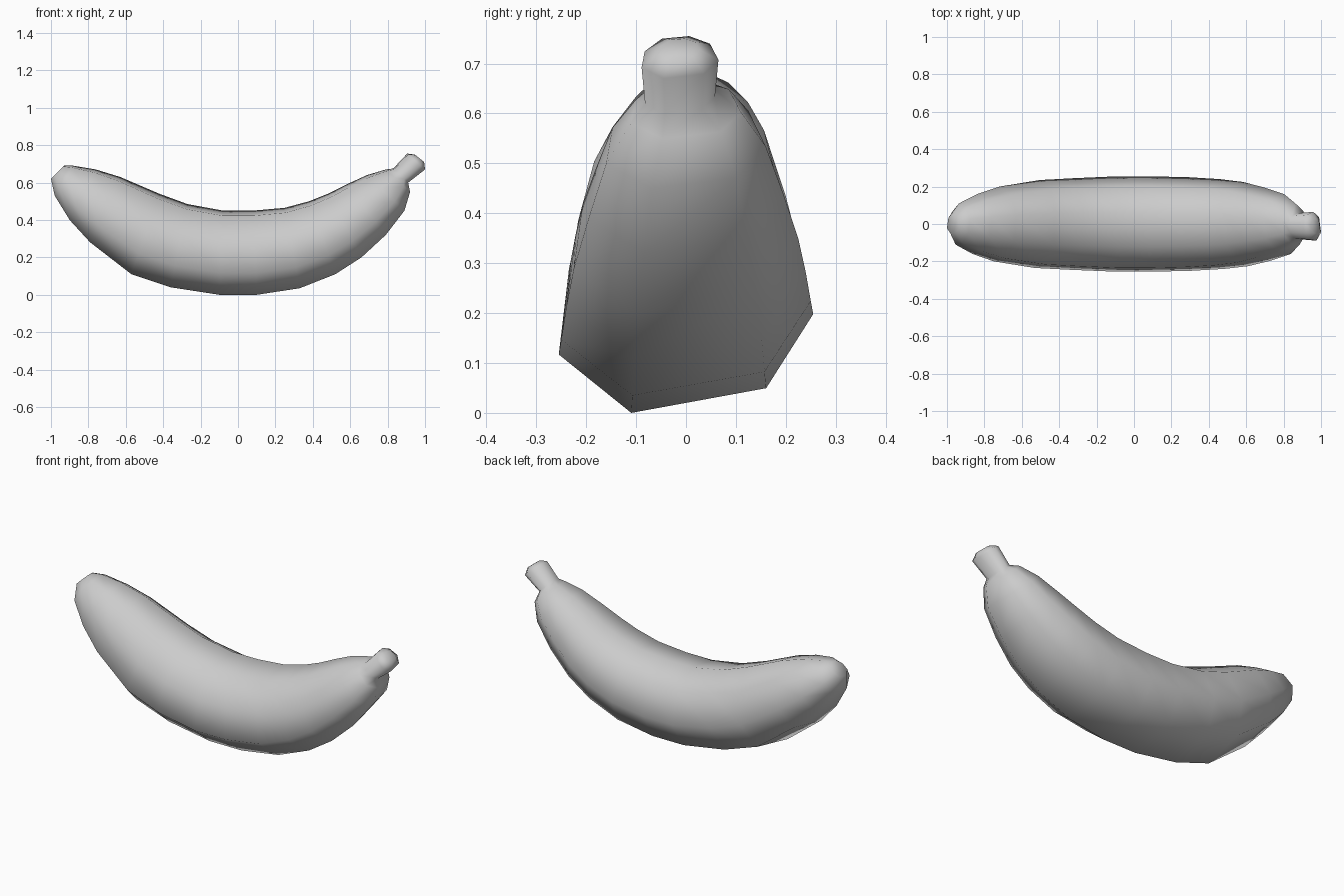
import bpy
import bmesh

if "Cube" in bpy.data.objects:
    bpy.data.objects.remove(bpy.data.objects["Cube"], do_unlink=True)


def make_material(name, color):
    material = bpy.data.materials.new(name)
    material.use_nodes = True
    material.diffuse_color = color
    for node in material.node_tree.nodes:
        if node.type == "BSDF_PRINCIPLED":
            node.inputs["Base Color"].default_value = color
    return material


def loft(name, section, stations, material):
    """Skin a closed section along stations given as
    (lower x, lower z, upper x, upper z, half width, y shift)."""
    bm = bmesh.new()
    rings = []
    for low_x, low_z, top_x, top_z, half, shift in stations:
        ring = []
        for side, height in section:
            x = low_x + (top_x - low_x) * height
            z = low_z + (top_z - low_z) * height
            ring.append(bm.verts.new((x, side * half + shift, z)))
        rings.append(ring)
    count = len(section)
    for near, far in zip(rings, rings[1:]):
        for i in range(count):
            j = (i + 1) % count
            bm.faces.new((near[i], near[j], far[j], far[i]))
    # close both ends
    bm.faces.new(rings[0])
    bm.faces.new(rings[-1])
    bmesh.ops.recalc_face_normals(bm, faces=bm.faces)
    for face in bm.faces:
        face.smooth = True
    mesh = bpy.data.meshes.new(name)
    bm.to_mesh(mesh)
    bm.free()
    mesh.materials.append(material)
    obj = bpy.data.objects.new(name, mesh)
    bpy.context.collection.objects.link(obj)
    return obj


skin = make_material("light_grey", (0.6, 0.6, 0.6, 1.0))

# slightly twisted eight-sided section: sideways position, height fraction
section = [(-0.43, 0), (0.63, 0.11), (1, 0.44), (0.78, 0.82),
           (0.24, 1), (-0.47, 0.94), (-0.92, 0.64), (-1, 0.26)]

# curved fruit, from the rounded tip to the neck, running into the stem
fruit = [
    (-1, 0.62, -0.93, 0.69, 0.05, 0),
    (-0.98, 0.53, -0.88, 0.69, 0.11, 0),
    (-0.9, 0.4, -0.76, 0.67, 0.16, 0),
    (-0.79, 0.28, -0.63, 0.63, 0.2, 0),
    (-0.57, 0.11, -0.42, 0.54, 0.235, 0),
    (-0.36, 0.04, -0.27, 0.485, 0.245, 0),
    (-0.1, 0, -0.08, 0.45, 0.255, 0),
    (0.1, 0, 0.08, 0.45, 0.255, 0),
    (0.33, 0.035, 0.25, 0.465, 0.25, 0),
    (0.52, 0.11, 0.38, 0.5, 0.24, 0),
    (0.66, 0.2, 0.48, 0.54, 0.225, 0),
    (0.79, 0.32, 0.58, 0.59, 0.195, 0),
    (0.89, 0.45, 0.69, 0.64, 0.16, 0),
    (0.92, 0.55, 0.79, 0.67, 0.11, 0),
]
stem = [
    (0.91, 0.6, 0.83, 0.675, 0.07, -0.012),
    (1, 0.67, 0.905, 0.755, 0.077, -0.012),
    (0.995, 0.71, 0.945, 0.75, 0.04, -0.012),
]
loft("fruit_with_stem", section, fruit + stem, skin)
